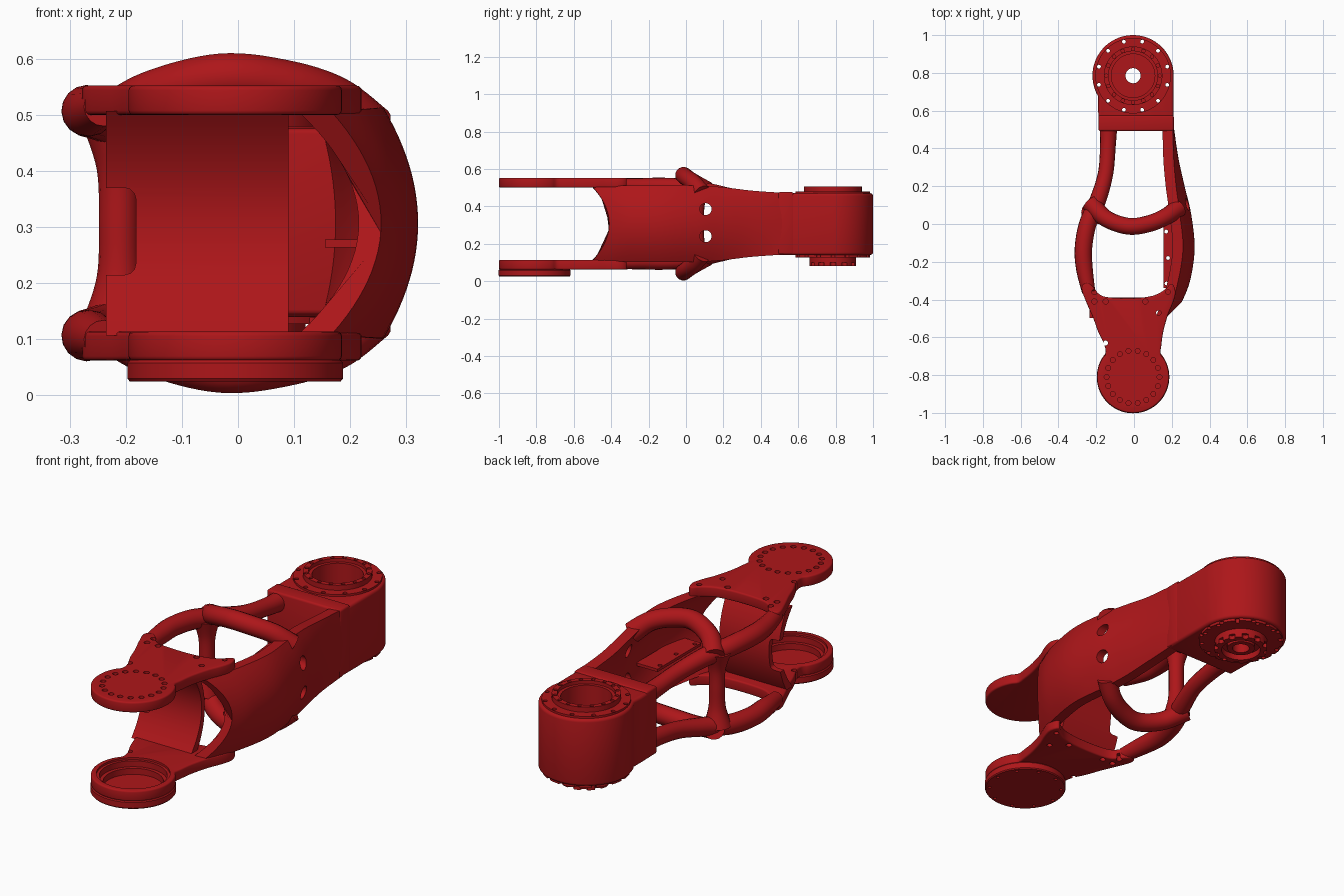
import bpy, bmesh, math
from mathutils import Vector

if "Cube" in bpy.data.objects:
    bpy.data.objects.remove(bpy.data.objects["Cube"])

ZC = 0.307                     # mirror height of the link
HX, HY = -0.005, 0.785         # rear joint axis
DX, DY = -0.005, -0.81         # front joint axis
red = bpy.data.materials.new("red_paint")
red.diffuse_color = (0.42, 0.008, 0.01, 1)
red.use_nodes = True
red.node_tree.nodes["Principled BSDF"].inputs["Base Color"].default_value = red.diffuse_color


def finish(name, bm):
    bmesh.ops.remove_doubles(bm, verts=bm.verts, dist=1e-5)
    bmesh.ops.recalc_face_normals(bm, faces=bm.faces)
    me = bpy.data.meshes.new(name)
    bm.to_mesh(me)
    bm.free()
    ob = bpy.data.objects.new(name, me)
    bpy.context.collection.objects.link(ob)
    me.materials.append(red)
    return ob


def smooth_points(pts, n=4, closed=False):
    """Catmull-Rom through points of any dimension."""
    out, m = [], len(pts)
    for i in range(m if closed else m - 1):
        q = [pts[(i + k) % m] if closed else pts[min(max(i + k, 0), m - 1)] for k in (-1, 0, 1, 2)]
        for s in range(n):
            t = s / n
            out.append(tuple(0.5 * (2*b + (c - a)*t + (2*a - 5*b + 4*c - d)*t*t + (3*b - a - 3*c + d)*t**3)
                             for a, b, c, d in zip(*q)))
    return out if closed else out + [tuple(pts[-1])]


def prism(name, outline, z0, z1):
    bm = bmesh.new()
    f = bm.faces.new([bm.verts.new((x, y, z0)) for x, y in outline])
    up = bmesh.ops.extrude_face_region(bm, geom=[f])["geom"]
    bmesh.ops.translate(bm, vec=(0, 0, z1 - z0), verts=[v for v in up if isinstance(v, bmesh.types.BMVert)])
    return finish(name, bm)


def lathe(name, prof, cx, cy, n=96):
    return skin(name, [[(cx + r*math.cos(a), cy + r*math.sin(a), z) for r, z in prof]
                       for a in (2*math.pi*i/n for i in range(n))], loop=True)


def skin(name, rings, loop=False):
    """Joins closed cross-sections; caps the ends unless looped."""
    bm = bmesh.new()
    vs = [[bm.verts.new(p) for p in r] for r in rings]
    n, m = len(vs), len(vs[0])
    for i in range(n if loop else n - 1):
        a, b = vs[i], vs[(i + 1) % n]
        for j in range(m):
            k = (j + 1) % m
            bm.faces.new((a[j], a[k], b[k], b[j]))
    if not loop:
        bm.faces.new(vs[0])
        bm.faces.new(vs[-1])
    return finish(name, bm)


def modify(ob, kind, **kw):
    md = ob.modifiers.new(kind, kind)
    for k, v in kw.items():
        setattr(md, k, v)
    bpy.context.view_layer.objects.active = ob
    bpy.ops.object.modifier_apply(modifier=md.name)


def bevel(ob, w):
    modify(ob, 'BEVEL', width=w, segments=3, limit_method='ANGLE', angle_limit=math.radians(40))


def cut(ob, *cutters):
    for c in cutters:
        modify(ob, 'BOOLEAN', object=c, operation='DIFFERENCE', solver='EXACT')
        bpy.data.objects.remove(c)


def drills(holes, z0, z1, n=16):
    bm = bmesh.new()
    for x, y, r in holes:
        g = bmesh.ops.create_cone(bm, cap_ends=True, segments=n, radius1=r, radius2=r, depth=z1 - z0)
        bmesh.ops.translate(bm, vec=(x, y, (z0 + z1)/2), verts=g["verts"])
    return finish("hole_cutter", bm)


def circle(cx, cy, R, n, r, off=0.0):
    return [(cx + R*math.cos(2*math.pi*(i + off)/n), cy + R*math.sin(2*math.pi*(i + off)/n), r) for i in range(n)]


def box(name, lo, hi):
    return prism(name, [(lo[0], lo[1]), (hi[0], lo[1]), (hi[0], hi[1]), (lo[0], hi[1])], lo[2], hi[2])


def tube(name, pts, r, flip=False):
    """Round bar; each point is x, y, z, radius factor."""
    cu = bpy.data.curves.new(name, 'CURVE')
    cu.dimensions, cu.bevel_depth, cu.bevel_resolution, cu.use_fill_caps = '3D', r, 6, True
    sp = cu.splines.new('POLY')
    path = smooth_points(pts, 8)
    sp.points.add(len(path) - 1)
    for p, (x, y, z, f) in zip(sp.points, path):
        p.co, p.radius = (x, y, 2*ZC - z if flip else z, 1), f
    ob = bpy.data.objects.new(name, cu)
    bpy.context.collection.objects.link(ob)
    bpy.ops.object.select_all(action='DESELECT')
    ob.select_set(True)
    bpy.context.view_layer.objects.active = ob
    bpy.ops.object.convert(target='MESH')
    ob = bpy.context.view_layer.objects.active
    ob.data.materials.clear()
    ob.data.materials.append(red)


# Front fork plates
arc = [(DX + 0.19*math.cos(math.radians(a)), DY + 0.19*math.sin(math.radians(a))) for a in range(140, 401, 10)]
edge = [(0.145, -0.64), (0.155, -0.57), (0.18, -0.48), (0.205, -0.42), (0.22, -0.36), (0.2, -0.315),
        (0.16, -0.35), (0.1, -0.38), (0, -0.393), (-0.12, -0.39), (-0.18, -0.375), (-0.215, -0.335),
        (-0.25, -0.31), (-0.278, -0.34), (-0.25, -0.42), (-0.215, -0.5), (-0.19, -0.57), (-0.157, -0.64)]
outline = smooth_points(arc + edge, 3, True)
top = prism("top_fork_plate", outline, 0.5, 0.552)
low = prism("bottom_fork_plate", outline, 0.062, 0.114)
for p in (top, low):
    bevel(p, 0.008)
bolts = [(0.06, -0.41, .014), (0.18, -0.36, .012), (-0.21, -0.36, .014), (-0.21, -0.41, .014), (-0.15, -0.41, .014)]
through = [(-0.15, -0.63, .013), (0.13, -0.47, .013)]
cut(top, drills(circle(DX, DY, 0.14, 18, 0.013) + bolts, 0.525, 0.6), drills(through, 0.4, 0.6))
cut(low, drills([(DX, DY, 0.165)], 0, 0.2, 64), drills(bolts, 0.0, 0.09), drills(through, 0, 0.2))

# Bearing cup under the lower plate
cup = lathe("bearing_cup", [(0, .025), (.188, .025), (.192, .03), (.192, .058), (.188, .063), (.17, .066), (.17, .104),
                            (.152, .104), (.152, .075), (.135, .075), (.135, .045), (0, .045)], DX, DY)
cut(cup, drills(circle(DX, DY, 0.17, 10, 0.008), 0, 0.04))

# Curved web between the plates, with a notch on the left
T = [i/12 - 1 for i in range(25)]
sec = [(-0.412 - 0.085*t*t, ZC + 0.2*t) for t in T] + [(-0.388 - 0.06*t*t, ZC + 0.2*t) for t in reversed(T)]
web = skin("fork_web", [[(x, y, z) for y, z in sec] for x in (-0.235, 0.09)])
notch = box("notch_cutter", (-0.4, -0.7, 0.215), (-0.182, -0.2, 0.37))
bevel(notch, 0.02)
cut(web, notch)

# Right side shell, lofted along y: y, outer x, bulge, half height, front sweep
stations = [(-0.41, 0.255, 0.088, 0.198, 0.09), (-0.3, 0.297, 0.075, 0.203, 0.05), (-0.13, 0.321, 0.062, 0.205, 0.01),
            (0.05, 0.303, 0.06, 0.205, 0), (0.2, 0.268, 0.045, 0.195, 0), (0.35, 0.235, 0.025, 0.177, 0),
            (0.52, 0.21, 0.004, 0.165, 0)]
rings = []
for y, xo, b, h, s in smooth_points(stations, 6):
    outer = [(xo - b*t*t, y - s*t*t, ZC + h*t) for t in T]
    inner = [(xo - 0.04 - (b + 0.015)*t*t, y - s*t*t, ZC + (h - 0.004)*t) for t in reversed(T)]
    rings.append(outer + inner)
shell = skin("side_shell", rings)
ports = drills([(-0.385, 0.105, 0.032), (-0.24, 0.105, 0.032)], 0.1, 0.5, 24)
ports.rotation_euler = (0, math.pi/2, 0)       # local -x becomes height, local z becomes x
bpy.context.view_layer.update()
cut(shell, ports)

# Thin bracket shelf inside the shell
shelf = box("bracket_shelf", (0.155, -0.34, 0.264), (0.272, 0.0, 0.278))
cut(shelf, drills([(0.17, -0.04, .01), (0.18, -0.18, .01), (0.172, -0.315, .01)], 0.2, 0.4))

# Tubular frame on the left, mirrored top to bottom
rail = [(-0.135, 0.53, 0.422, 1.08), (-0.138, 0.42, 0.43, .95), (-0.15, 0.27, 0.45, .92), (-0.19, 0.13, 0.478, 1),
        (-0.245, 0.0, 0.5, 1.05), (-0.268, -0.13, 0.507, 1.05), (-0.262, -0.24, 0.507, 1), (-0.24, -0.36, 0.515, .8)]
cross = [(-0.23, 0.11, 0.485, 1.1), (-0.15, 0.03, 0.535, 1), (-0.03, -0.012, 0.565, 1), (0.08, 0.002, 0.554, 1),
         (0.17, 0.04, 0.525, 1), (0.235, 0.085, 0.47, 1.1)]
for side, flip in (("top", False), ("bottom", True)):
    tube(side + "_left_rail", rail, 0.044, flip)
    tube(side + "_cross_tube", cross, 0.045, flip)
tube("left_strut", [(-0.215, 0.06, 2*ZC - 0.49, 1.7), (-0.212, 0.06, 0.21, 1.05), (-0.212, 0.06, ZC, .95),
                    (-0.212, 0.06, 0.404, 1.05), (-0.215, 0.06, 0.49, 1.7)], 0.038)

# Rear joint housing
ends = [(-0.187, 0.495), (0.21, 0.495)]
round_part = [(HX + 0.215*math.cos(math.radians(a)), HY + 0.215*math.sin(math.radians(a))) for a in range(0, 181, 4)]
bow = [(HX + 0.215*math.cos(math.radians(a)), HY + 0.215*math.sin(math.radians(a))) for a in (188, 196, 204, 211)]
body = prism("rear_housing", ends + round_part + bow + [(-0.19, 0.62)], 0.14, 0.47)
bevel(body, 0.014)
flange = box("housing_flange", (-0.188, 0.492, 0.143), (0.211, 0.575, 0.476))
bevel(flange, 0.01)
hub = lathe("joint_hub", [(.04, .2), (.115, .2), (.115, .488), (.13, .488), (.13, .505), (.155, .505), (.155, .48),
                          (.2, .48), (.2, .127), (.125, .127), (.125, .08), (.092, .08), (.092, .11), (.065, .11),
                          (.065, .09), (.04, .09)], HX, HY)
cut(body, drills([(HX, HY, 0.17)], 0, 0.6, 64), drills(circle(HX, HY, 0.187, 12, 0.01, .5), 0, 0.6))
cut(hub, drills(circle(HX, HY, 0.187, 12, 0.01, .5), 0, 0.6), drills(circle(HX, HY, 0.142, 16, 0.009), 0.49, 0.6),
    drills(circle(HX, HY, 0.125, 12, 0.016), 0.06, 0.1), drills(circle(HX, HY, 0.2, 16, 0.011), 0.1, 0.139))

# Smooth shading with crisp edges
bpy.ops.object.select_all(action='DESELECT')
for ob in bpy.context.scene.objects:
    if ob.type == 'MESH':
        ob.select_set(True)
        bpy.context.view_layer.objects.active = ob
bpy.ops.object.shade_smooth_by_angle(angle=math.radians(32))
